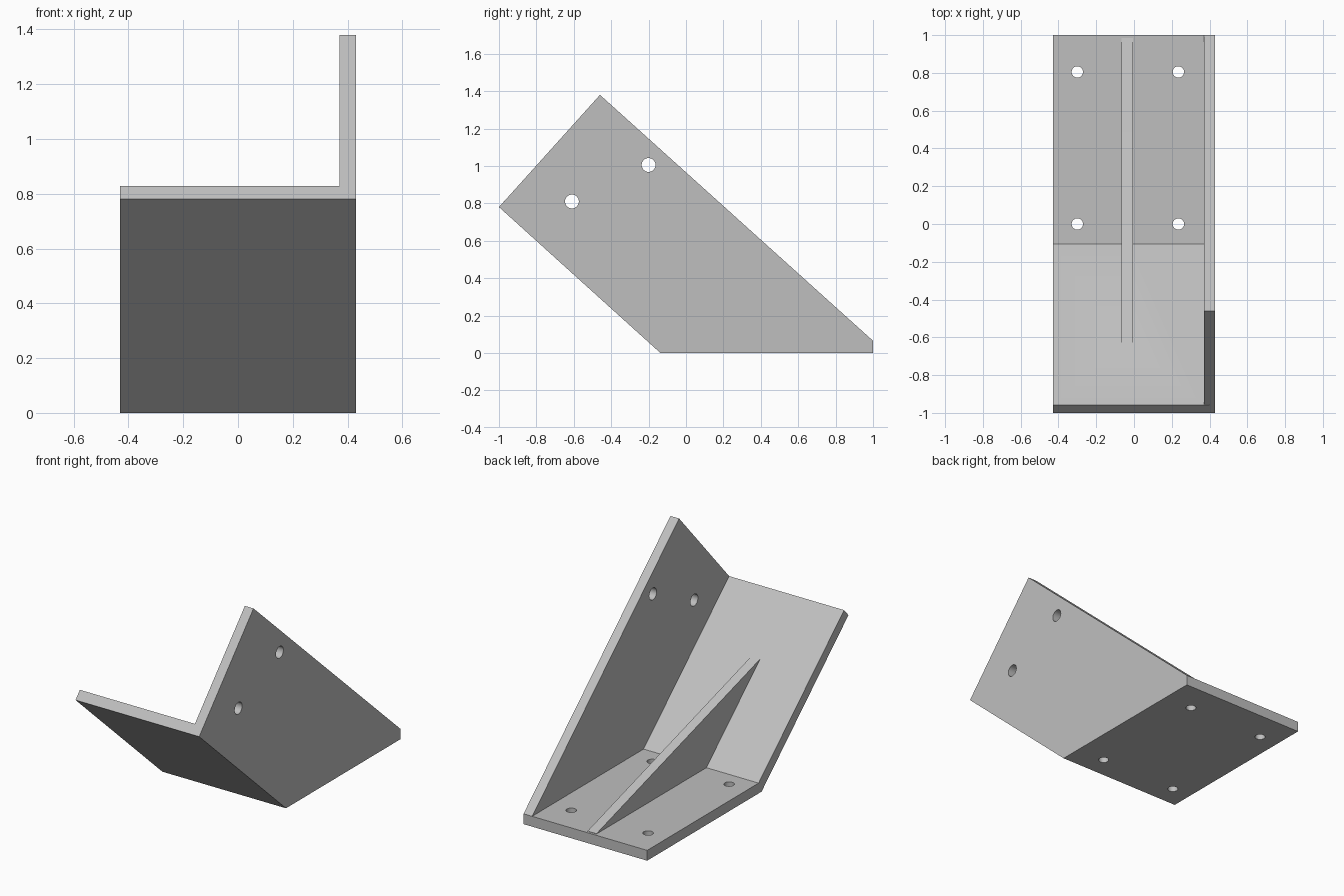
import bpy, bmesh
from mathutils import Matrix

cube = bpy.data.objects.get("Cube")
if cube:
    bpy.data.objects.remove(cube, do_unlink=True)

steel = bpy.data.materials.new("grey_steel")
steel.use_nodes = True
GREY = (0.52, 0.52, 0.52, 1)
steel.diffuse_color = GREY
steel.node_tree.nodes["Principled BSDF"].inputs["Base Color"].default_value = GREY


def add_object(name, bm):
    bmesh.ops.recalc_face_normals(bm, faces=bm.faces)
    mesh = bpy.data.meshes.new(name)
    bm.to_mesh(mesh)
    bm.free()
    mesh.materials.append(steel)
    obj = bpy.data.objects.new(name, mesh)
    bpy.context.collection.objects.link(obj)
    return obj


def extrude_profile(name, profile, x0, x1):
    """Extrude a (y, z) outline from x0 to x1."""
    bm = bmesh.new()
    face = bm.faces.new([bm.verts.new((x0, y, z)) for y, z in profile])
    grown = bmesh.ops.extrude_face_region(bm, geom=[face])["geom"]
    bmesh.ops.translate(bm, vec=(x1 - x0, 0, 0),
                        verts=[v for v in grown if isinstance(v, bmesh.types.BMVert)])
    return add_object(name, bm)


def drill(name, centre, radius, axis):
    bm = bmesh.new()
    bmesh.ops.create_cone(bm, cap_ends=True, segments=32, radius1=radius,
                          radius2=radius, depth=0.3)
    if axis == "X":
        bm.transform(Matrix.Rotation(1.5707963, 4, "Y"))
    bm.transform(Matrix.Translation(centre))
    return add_object(name, bm)


def combine(target, tool, operation):
    mod = target.modifiers.new(operation.title(), "BOOLEAN")
    mod.operation = operation
    mod.solver = "EXACT"
    mod.object = tool
    bpy.context.view_layer.objects.active = target
    bpy.ops.object.modifier_apply(modifier=mod.name)
    bpy.data.objects.remove(tool, do_unlink=True)


# Flat base and sloping plate, folded from one sheet
bracket = extrude_profile("angle_bracket", [
    (1, 0), (1, 0.065), (-0.107, 0.065), (-0.957, 0.828), (-1, 0.78), (-0.137, 0)],
    -0.43, 0.40)

# Upright side plate
side = extrude_profile("side_plate", [
    (1, 0), (1, 0.065), (-0.46, 1.38), (-1, 0.78), (-0.137, 0)], 0.37, 0.43)

# Central stiffening rib, its lower edge sunk into the sheet
rib = extrude_profile("stiffening_rib", [
    (0.985, 0.03), (0.985, 0.067), (-0.66, 0.55), (-0.66, 0.52), (-0.12, 0.03)],
    -0.067, -0.005)

combine(bracket, side, "UNION")
combine(bracket, rib, "UNION")

# Bolt holes through the base
for x in (-0.30, 0.235):
    for y in (0.0, 0.805):
        combine(bracket, drill("base_hole", (x, y, 0), 0.03, "Z"), "DIFFERENCE")

# Bolt holes through the side plate
for y, z in ((-0.61, 0.81), (-0.20, 1.005)):
    combine(bracket, drill("side_hole", (0.4, y, z), 0.037, "X"), "DIFFERENCE")

# Smooth hole walls, crisp plate edges
bpy.ops.object.select_all(action="DESELECT")
bracket.select_set(True)
bpy.context.view_layer.objects.active = bracket
bpy.ops.object.shade_smooth_by_angle(angle=0.5)
